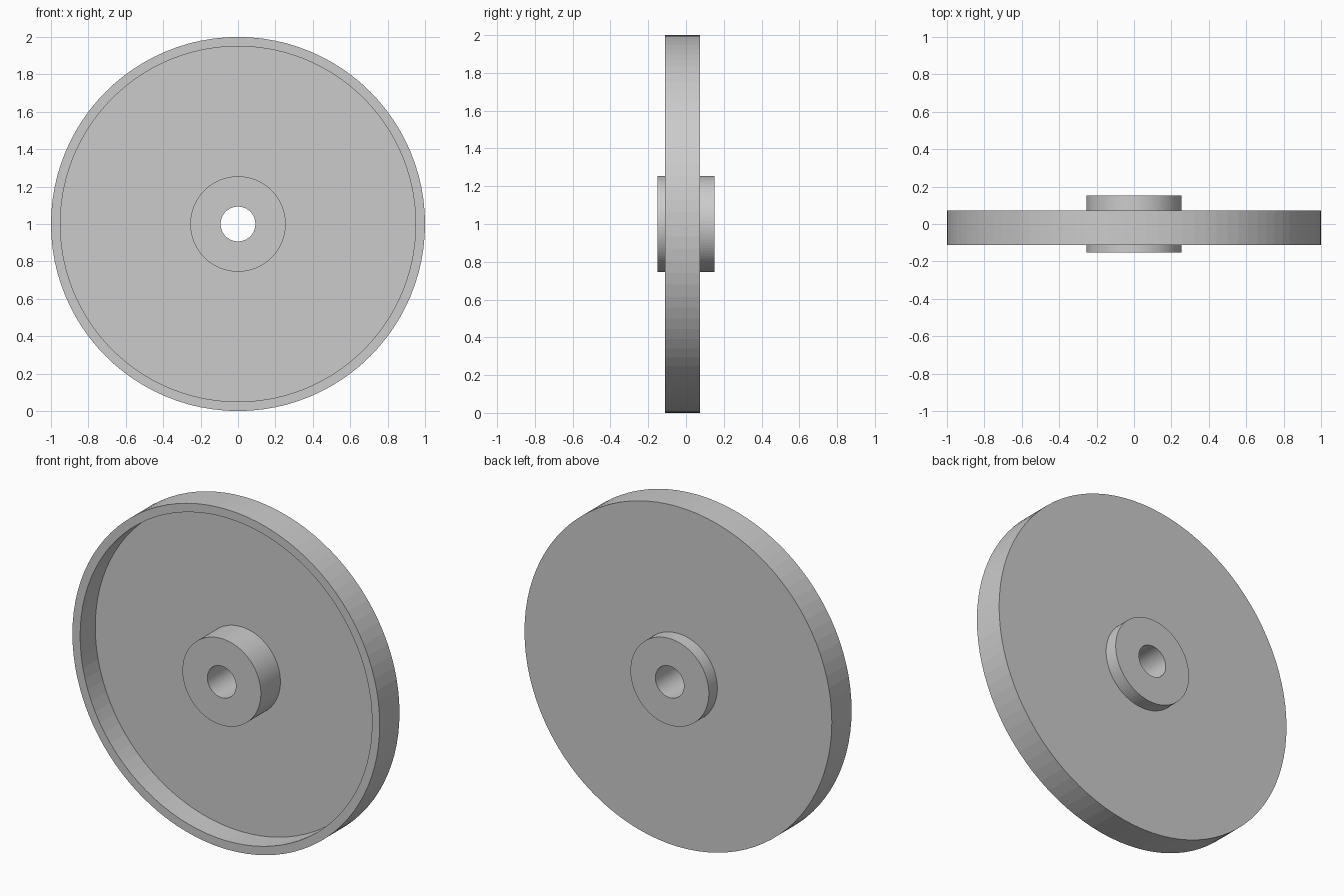
import bpy
import bmesh
from math import cos, sin, tau

cube = bpy.data.objects.get("Cube")
if cube:
    bpy.data.objects.remove(cube, do_unlink=True)

SEGMENTS = 96
CENTRE_Z = 1.0


def make_material(name, rgb):
    mat = bpy.data.materials.new(name)
    mat.use_nodes = True
    color = (*rgb, 1.0)
    mat.diffuse_color = color
    mat.node_tree.nodes["Principled BSDF"].inputs["Base Color"].default_value = color
    return mat


def lathe(name, profile, mat):
    """Revolve a closed (radius, y) profile around the wheel axle."""
    bm = bmesh.new()
    rings = []
    for i in range(SEGMENTS):
        a = tau * i / SEGMENTS
        rings.append([bm.verts.new((r * cos(a), y, CENTRE_Z + r * sin(a)))
                      for r, y in profile])
    count = len(profile)
    for i, ring in enumerate(rings):
        following = rings[(i + 1) % SEGMENTS]
        for j in range(count):
            k = (j + 1) % count
            bm.faces.new((ring[j], ring[k], following[k], following[j]))
    bmesh.ops.recalc_face_normals(bm, faces=bm.faces)
    mesh = bpy.data.meshes.new(name)
    bm.to_mesh(mesh)
    bm.free()
    mesh.materials.append(mat)
    obj = bpy.data.objects.new(name, mesh)
    bpy.context.collection.objects.link(obj)
    return obj


grey = make_material("light grey", (0.6, 0.6, 0.6))

# Wheel: bored hub, thin web near the back, rim projecting forward
BORE, HUB, RIM_INNER, RIM_OUTER = 0.093, 0.255, 0.95, 1.0
HUB_END = 0.152
RIM_FRONT, WEB_FRONT, BACK = -0.111, 0.03, 0.073

lathe("wheel", [
    (BORE, -HUB_END), (HUB, -HUB_END),
    (HUB, WEB_FRONT), (RIM_INNER, WEB_FRONT),
    (RIM_INNER, RIM_FRONT), (RIM_OUTER, RIM_FRONT),
    (RIM_OUTER, BACK), (HUB, BACK),
    (HUB, HUB_END), (BORE, HUB_END),
], grey)
